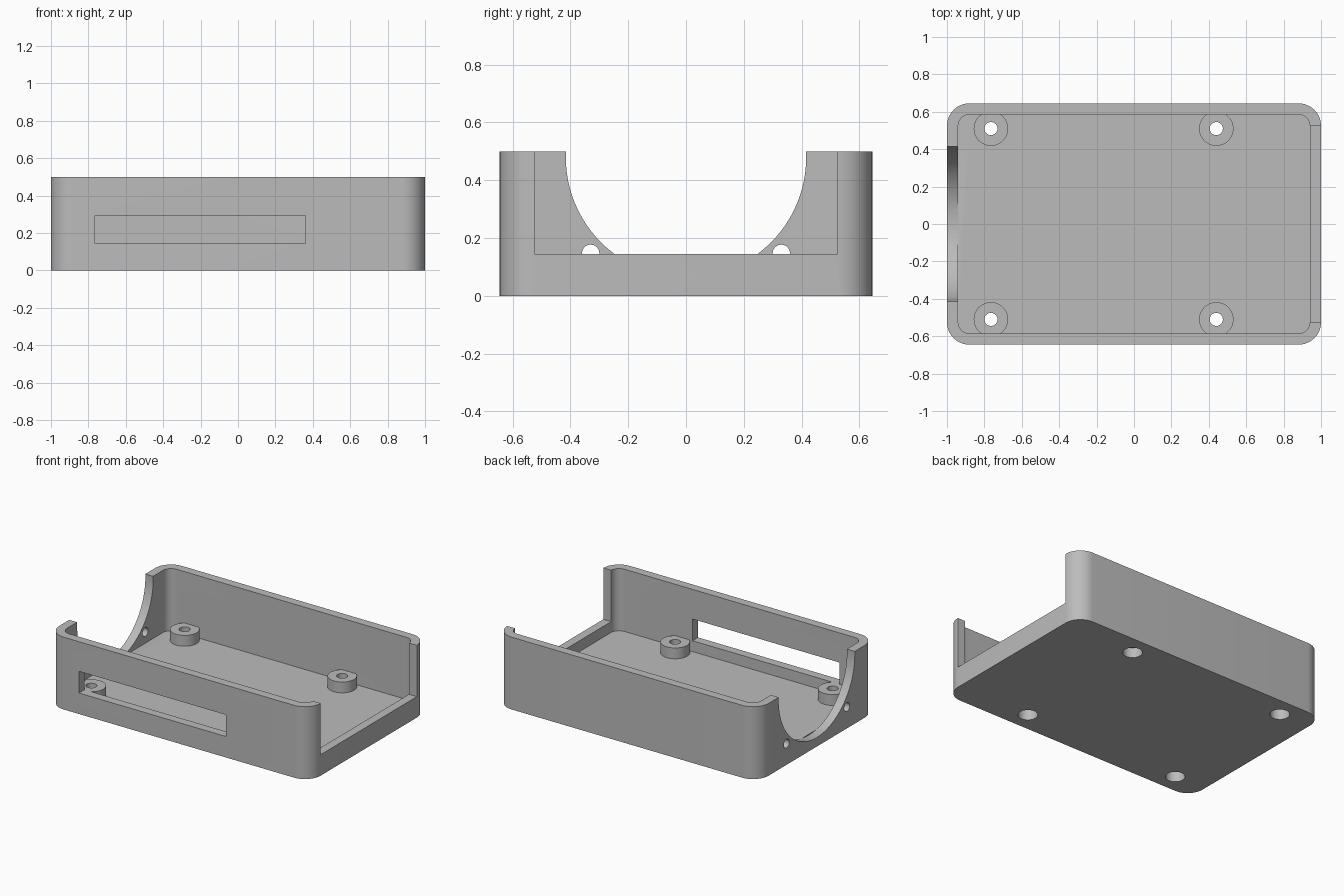
import bpy
import bmesh
from math import radians
from mathutils import Matrix

if "Cube" in bpy.data.objects:
    bpy.data.objects.remove(bpy.data.objects["Cube"], do_unlink=True)

LENGTH, WIDTH, HEIGHT = 2.0, 1.29, 0.5
WALL, FLOOR, SILL = 0.06, 0.07, 0.145

grey = bpy.data.materials.new("plain grey")
grey.use_nodes = True
colour = (0.5, 0.5, 0.5, 1)
grey.diffuse_color = colour
grey.node_tree.nodes["Principled BSDF"].inputs["Base Color"].default_value = colour


def finish(name, bm):
    mesh = bpy.data.meshes.new(name)
    bmesh.ops.recalc_face_normals(bm, faces=bm.faces)
    bm.to_mesh(mesh)
    bm.free()
    mesh.materials.append(grey)
    obj = bpy.data.objects.new(name, mesh)
    bpy.context.collection.objects.link(obj)
    return obj


def block(name, low, high, radius=0):
    """Box between two corners, with optional rounded upright edges."""
    bm = bmesh.new()
    bmesh.ops.create_cube(bm, size=1)
    for v in bm.verts:
        v.co = [low[i] if v.co[i] < 0 else high[i] for i in range(3)]
    if radius:
        upright = [e for e in bm.edges
                   if abs(e.verts[0].co.z - e.verts[1].co.z) > 0.01]
        bmesh.ops.bevel(bm, geom=upright, offset=radius, segments=12,
                        profile=0.5, affect='EDGES')
    return finish(name, bm)


def cylinder(name, centre, radius, depth, axis='Z', sides=48):
    bm = bmesh.new()
    turn = Matrix.Rotation(radians(90), 4, 'Y') if axis == 'X' else Matrix()
    bmesh.ops.create_cone(bm, cap_ends=True, segments=sides, radius1=radius,
                          radius2=radius, depth=depth,
                          matrix=Matrix.Translation(centre) @ turn)
    return finish(name, bm)


def combine(target, other, operation):
    """Apply a boolean and discard the helper."""
    other.hide_render = True
    mod = target.modifiers.new(operation.title(), 'BOOLEAN')
    mod.operation, mod.solver, mod.object = operation, 'EXACT', other
    bpy.context.view_layer.objects.active = target
    bpy.ops.object.modifier_apply(modifier=mod.name)
    bpy.data.objects.remove(other, do_unlink=True)


# Rounded tray shell
x, y = LENGTH / 2, WIDTH / 2
tray = block("case_tray", (-x, -y, 0), (x, y, HEIGHT), 0.12)
combine(tray, block("cavity", (WALL - x, WALL - y, FLOOR),
                    (x - WALL, y - WALL, 1), 0.06), 'DIFFERENCE')

# Screw posts, with through holes and wide recesses underneath
posts = [(px, py) for px in (-0.765, 0.44) for py in (-0.51, 0.51)]
for px, py in posts:
    combine(tray, cylinder("post", (px, py, 0.0925), 0.092, 0.105), 'UNION')
for px, py in posts:
    combine(tray, cylinder("screw_hole", (px, py, 0.1), 0.035, 0.4), 'DIFFERENCE')
    combine(tray, cylinder("screw_recess", (px, py, 0), 0.062, 0.14), 'DIFFERENCE')

# Open end above a low sill
combine(tray, block("end_opening", (0.9, -0.525, SILL), (1.1, 0.525, 1)), 'DIFFERENCE')

# Slot in the front wall
combine(tray, block("front_slot", (-0.765, -0.7, SILL), (0.36, -0.56, 0.295)), 'DIFFERENCE')

# Round cut-out and two small holes in the other end
combine(tray, cylinder("round_cutout", (-1, 0, 0.479), 0.416, 0.122, 'X', 96), 'DIFFERENCE')
for side in (-1, 1):
    combine(tray, cylinder("end_hole", (-1, side * 0.33, 0.147), 0.03, 0.2, 'X', 32), 'DIFFERENCE')

# Smooth curves, sharp corners
bpy.ops.object.select_all(action='DESELECT')
tray.select_set(True)
bpy.context.view_layer.objects.active = tray
bpy.ops.object.shade_smooth_by_angle(angle=radians(30))
